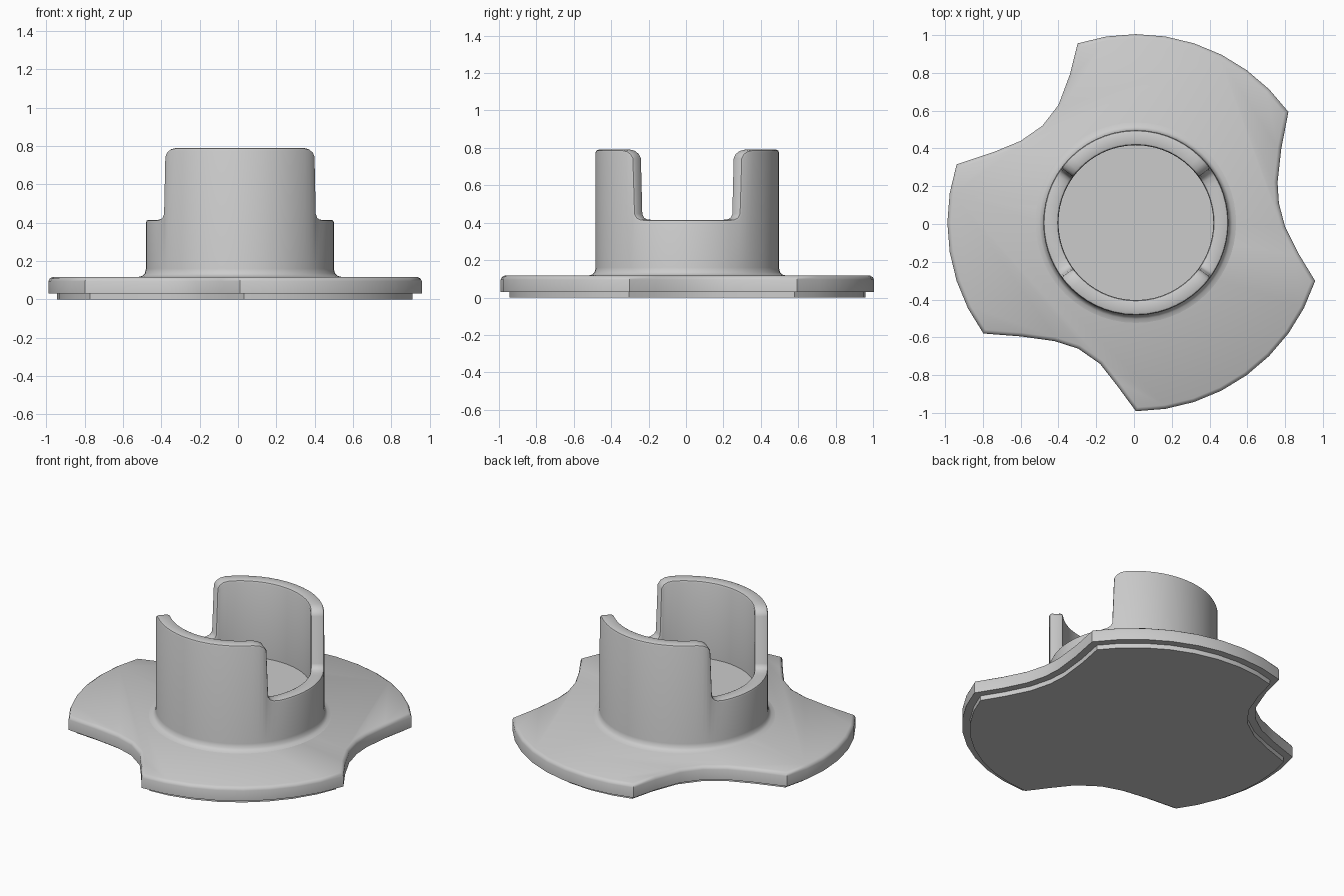
import bpy, bmesh
from math import sin, cos, radians, degrees, pi
from mathutils import Vector

if "Cube" in bpy.data.objects:
    bpy.data.objects.remove(bpy.data.objects["Cube"])

CX, CY = 0.01, 0.007          # hub axis


def finish(name, bm, angle):
    bmesh.ops.remove_doubles(bm, verts=bm.verts, dist=1e-5)
    bmesh.ops.recalc_face_normals(bm, faces=bm.faces)
    me = bpy.data.meshes.new(name)
    bm.to_mesh(me)
    bm.free()
    ob = bpy.data.objects.new(name, me)
    bpy.context.collection.objects.link(ob)
    bpy.ops.object.select_all(action='DESELECT')
    ob.select_set(True)
    bpy.context.view_layer.objects.active = ob
    bpy.ops.object.shade_smooth_by_angle(angle=radians(angle))


def bridge(bm, loops):
    for a, b in zip(loops, loops[1:]):
        n = len(a)
        for i in range(n):
            j = (i + 1) % n
            bm.faces.new((a[i], a[j], b[j], b[i]))


# Plate outline, counter-clockwise: faceted arcs joined by scooped notches
def arc(a0, a1):
    n = round((a1 - a0) / 9)
    return [(CX + 0.998 * cos(radians(a0 + 9 * i)), CY + 0.998 * sin(radians(a0 + 9 * i)))
            for i in range(n + 1)]


notch_right = [(.87, -.155), (.80, -.015), (.767, .11), (.76, .22), (.78, .40)]
notch_back = [(-.34, .79), (-.40, .63), (-.485, .52), (-.60, .44), (-.745, .38)]
notch_front = [(-.60, -.595), (-.42, -.62), (-.295, -.66), (-.18, -.74), (-.09, -.855)]
outline = [Vector(p) for p in notch_right + arc(36, 108) + notch_back
           + arc(162, 216) + notch_front + arc(270, 342)]


def inset(pts, d):
    out = []
    for i, p in enumerate(pts):
        e0 = (p - pts[i - 1]).normalized()
        e1 = (pts[(i + 1) % len(pts)] - p).normalized()
        n0, n1 = Vector((-e0.y, e0.x)), Vector((-e1.y, e1.x))
        out.append(p + (n0 + n1) * d / (1 + n0.dot(n1)))
    return out


# Plate with stepped underside and softened top edge
bm = bmesh.new()
loops = []
for d, z in [(.045, 0), (.045, .03), (0, .03), (0, .095), (.006, .108), (.02, .117)]:
    loops.append([bm.verts.new((p.x, p.y, z)) for p in inset(outline, d)])
bridge(bm, loops)
bm.faces.new(loops[0])
bm.faces.new(loops[-1])
finish("base_plate", bm, 35)

# Rim height along one quarter (degrees, z): low slot, then tall wall
quarter = [(0, .415), (6, .415), (12, .415), (18, .415), (23, .415), (27, .415), (31, .419),
           (33.5, .428), (35, .447), (36.3, .745), (38.2, .769), (41.5, .784), (46, .79),
           (52, .79), (58, .79), (64, .79), (70, .79), (76, .79), (83, .79), (90, .79)]
half = quarter + [(180 - a, z) for a, z in reversed(quarter[1:-1])]
rim = half + [(a + 180, z) for a, z in half]

# Slotted cup: each column runs from base fillet, over the rounded rim, to the floor
bm = bmesh.new()
R_OUT, R_IN, R_MID, B, FLOOR = .49, .41, .45, .014, .30
columns = []
for i, (a, z) in enumerate(rim):
    a0, z0 = rim[i - 1]
    a1, z1 = rim[(i + 1) % len(rim)]
    p = Vector((radians(a) * R_MID, z))
    e0 = Vector((radians((a - a0) % 360) * R_MID, z - z0)).normalized()
    e1 = Vector((radians((a1 - a) % 360) * R_MID, z1 - z)).normalized()
    t = (e0 + e1).normalized()
    q = p + Vector((t.y, -t.x)) * B          # rim curve pulled into the wall
    m = p + Vector((t.y, -t.x)) * B * .3
    ap, aq, am = p.x / R_MID, q.x / R_MID, m.x / R_MID
    section = [(R_OUT + .045, aq, .116), (R_OUT + .02, aq, .122), (R_OUT + .006, aq, .135),
               (R_OUT, aq, .16), (R_OUT, aq, q.y), (R_OUT - B * .3, am, m.y),
               (R_OUT - B, ap, p.y), (R_IN + B, ap, p.y), (R_IN + B * .3, am, m.y),
               (R_IN, aq, q.y), (R_IN, aq, FLOOR)]
    columns.append([bm.verts.new((CX + r * cos(g), CY + r * sin(g), h)) for r, g, h in section])
loops = [list(l) for l in zip(*columns)]
bridge(bm, loops)
bm.faces.new(loops[-1])
finish("slotted_cup", bm, 40)
